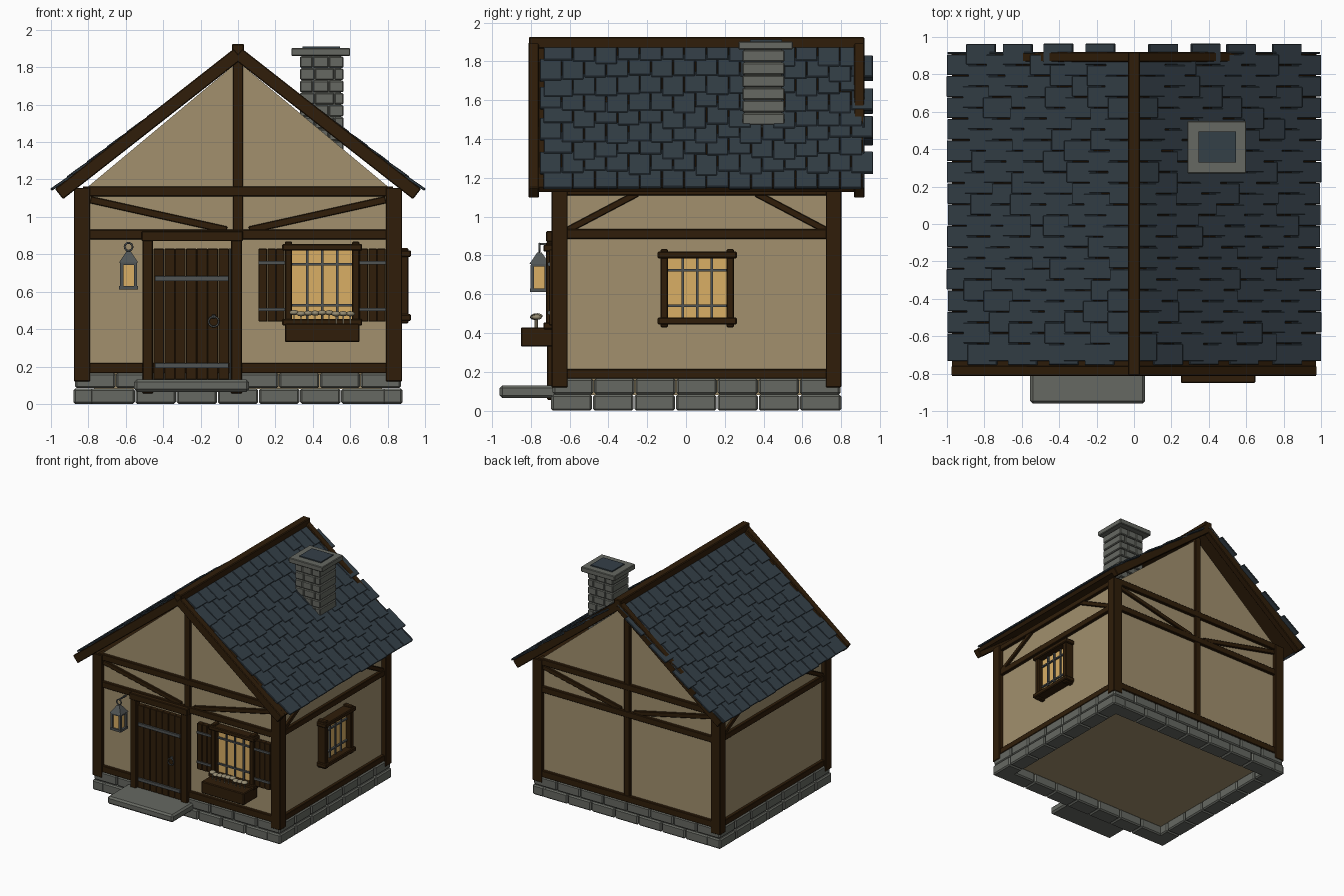
import bpy, bmesh, math, random
from mathutils import Matrix, Vector

if "Cube" in bpy.data.objects:
    bpy.data.objects.remove(bpy.data.objects["Cube"])

random.seed(4)


def material(name, rgb):
    m = bpy.data.materials.new(name)
    m.diffuse_color = (*rgb, 1)
    m.use_nodes = True
    m.node_tree.nodes["Principled BSDF"].inputs["Base Color"].default_value = m.diffuse_color
    return m


PLASTER = material("tan plaster", (0.36, 0.28, 0.155))
WOOD = material("dark wood", (0.029, 0.0125, 0.0028))
STONE = material("grey stone", (0.133, 0.14, 0.122))
SLATE = material("blue slate", (0.034, 0.050, 0.064))
IRON = material("grey iron", (0.080, 0.088, 0.088))
GLASS = material("amber glass", (0.70, 0.43, 0.13))
FLOWER = material("pale flower", (0.30, 0.26, 0.17))


def box(bm, lo, hi):
    """Axis-aligned box between two corners."""
    c = [(a + b) / 2 for a, b in zip(lo, hi)]
    s = [abs(b - a) for a, b in zip(lo, hi)]
    bmesh.ops.create_cube(bm, size=1, matrix=Matrix.Translation(c) @ Matrix.Diagonal((*s, 1)))


def beam(bm, p, q, width, depth, axis):
    """Box running from p to q, with its depth along axis."""
    p, q, d = Vector(p), Vector(q), Vector(axis).normalized()
    u = (q - p).normalized()
    w = d.cross(u)
    rot = Matrix((u, d, w)).transposed().to_4x4()
    size = Matrix.Diagonal(((q - p).length, depth, width, 1))
    bmesh.ops.create_cube(bm, size=1, matrix=Matrix.Translation((p + q) / 2) @ rot @ size)


def finish(bm, name, mat, bevel=0.0, smooth=False):
    bmesh.ops.recalc_face_normals(bm, faces=bm.faces)
    me = bpy.data.meshes.new(name)
    bm.to_mesh(me)
    bm.free()
    me.materials.append(mat)
    ob = bpy.data.objects.new(name, me)
    bpy.context.collection.objects.link(ob)
    for f in me.polygons:
        f.use_smooth = smooth
    if bevel:
        b = ob.modifiers.new("bevel", 'BEVEL')
        b.width, b.segments = bevel, 1
    return ob


def boxes(name, mat, items, bevel=0.0):
    bm = bmesh.new()
    for lo, hi in items:
        box(bm, lo, hi)
    return finish(bm, name, mat, bevel)


def ring(name, loc, radius, thick):
    bpy.ops.mesh.primitive_torus_add(location=loc, rotation=(math.pi / 2, 0, 0), major_radius=radius,
                                     minor_radius=thick, major_segments=16, minor_segments=8)
    ob = bpy.context.object
    ob.name = name
    ob.data.materials.append(IRON)
    bpy.ops.object.shade_smooth()


# plaster house body: pentagon profile extruded along y, plus the floor recessed inside the stones
bm = bmesh.new()
prof = [(-0.84, 0.155), (0.84, 0.155), (0.84, 1.13), (0, 1.83), (-0.84, 1.13)]
face = bm.faces.new([bm.verts.new((x, -0.66, z)) for x, z in prof])
ext = bmesh.ops.extrude_face_region(bm, geom=[face])
bmesh.ops.translate(bm, vec=(0, 1.43, 0), verts=[v for v in ext["geom"] if isinstance(v, bmesh.types.BMVert)])
finish(bm, "plaster_walls", PLASTER)
boxes("floor", PLASTER, [((-0.77, -0.59, 0.08), (0.77, 0.695, 0.16))])

# foundation: two courses of stones on each side
bm = bmesh.new()
for z0, z1, out, n, shift in ((0, 0.083, 0.0, 8, 0.1), (0.084, 0.166, 0.008, 8, 0.0)):
    X, Y0, Y1 = 0.88 - out, -0.695 + out, 0.80 - out / 2
    cuts = [-X] + [-X + 2 * X * (i + shift + 0.4 * (shift > 0)) / n for i in range(0 if shift else 1, n)] + [X]
    for a, b in zip(cuts, cuts[1:]):
        box(bm, (a + 0.002, Y0, z0), (b - 0.002, Y0 + 0.135, z1))
        box(bm, (a + 0.002, Y1 - 0.135, z0), (b - 0.002, Y1, z1))
    for i in range(7):
        a, b = (Y0 + (Y1 - Y0) * k / 7 for k in (i, i + 1))
        for s in (-1, 1):
            box(bm, (s * (X - 0.135), a + 0.002, z0), (s * X, b - 0.002, z1))
finish(bm, "foundation_stones", STONE, 0.010)
boxes("door_step", STONE, [((-0.555, -0.96, 0.065), (0.06, -0.66, 0.13))], 0.014)

# timber frame
bm = bmesh.new()
for s in (-1, 1):
    for y0, y1 in ((-0.692, -0.61), (0.72, 0.80)):
        box(bm, (s * 0.79, y0, 0.12), (s * 0.878, y1, 1.155))
    for z0, z1 in ((0.165, 0.215), (0.885, 0.935), (1.11, 1.155)):
        box(bm, (s * 0.80, -0.65, z0), (s * 0.866, 0.76, z1))
    for a, b in ((-0.62, -0.25), (0.73, 0.36)):
        beam(bm, (s * 0.845, a, 0.925), (s * 0.845, b, 1.12), 0.034, 0.03, (1, 0, 0))
for y, out in ((-0.66, -1), (0.77, 1)):
    for z0, z1 in ((0.165, 0.22), (0.88, 0.932), (1.11, 1.163)):
        box(bm, (-0.83, y - out * 0.04, z0), (0.83, y + out * 0.025, z1))
    box(bm, (-0.027, y - out * 0.03, 0.2 if out > 0 else 0.9), (0.027, y + out * 0.022, 1.86))
    for s in (-1, 1):
        beam(bm, (s * 0.79, y, 1.092), (s * 0.06, y, 0.93), 0.038, 0.036, (0, 1, 0))
finish(bm, "timber_frame", WOOD, 0.004)

# roof boards, barge boards and ridge beam
bm = bmesh.new()
for s in (-1, 1):
    beam(bm, (s * 0.965, 0.06, 1.140), (0, 0.06, 1.864), 0.03, 1.64, (0, 1, 0))
finish(bm, "roof_boards", WOOD)
bm = bmesh.new()
for s in (-1, 1):
    for y in (-0.785, 0.893):
        beam(bm, (s * 0.957, y, 1.122), (0, y, 1.872), 0.07, 0.054, (0, 1, 0))
finish(bm, "barge_boards", WOOD, 0.005)
boxes("ridge_beam", WOOD, [((-0.033, -0.81, 1.865), (0.033, 0.92, 1.925))], 0.006)

# slate shingles in overlapping rows, every other row shifted, with ragged lower ends
bm = bmesh.new()
W = 1.72 / 15
for s in (-1, 1):
    for i in range(9):
        edges = [-0.755 + W * k for k in range(16)]
        if i % 2 == 0:
            edges = [-0.735] + [e - W / 2 for e in edges[2:]] + [0.922]
        for a, b in zip(edges, edges[1:]):
            x0 = 1.0 - 0.107 * i + (random.uniform(-0.03, 0.02) if i else random.uniform(-0.008, 0))
            x1 = max(x0 - 0.155, 0.0)
            y = (a + b) / 2
            beam(bm, (s * x0, y, 1.8945 - 0.75 * x0), (s * x1, y, 1.885 - 0.75 * x1),
                 0.014, b - a - random.uniform(0.002, 0.006), (0, 1, 0))
finish(bm, "roof_shingles", SLATE, 0.003)

# chimney of staggered blocks, with cap and dark flue
bm = bmesh.new()
box(bm, (0.34, 0.30, 1.32), (0.55, 0.495, 1.87))
for r in range(8):
    z = 1.34 + r * 0.065
    cuts = (0.33, 0.40, 0.485, 0.565) if r % 2 else (0.33, 0.41, 0.515, 0.565)
    for a, b in zip(cuts, cuts[1:]):
        box(bm, (a + 0.001, 0.29, z + 0.002), (b - 0.001, 0.507, z + 0.063))
finish(bm, "chimney_blocks", STONE, 0.006)
boxes("chimney_cap", STONE, [((0.285, 0.27, 1.86), (0.60, 0.55, 1.903))], 0.005)
boxes("chimney_flue", SLATE, [((0.345, 0.33, 1.89), (0.545, 0.495, 1.912))])


# windows: frame, glass and iron lattice, on the front or right wall
def window(name, side, a0, a1, z0, z1):
    def part(p0, p1, o0, o1, h0, h1):
        if side == "front":
            return (p0, -0.66 - o0, h0), (p1, -0.66 - o1, h1)
        return (0.84 + o0, p0, h0), (0.85 + o1, p1, h1)
    t = 0.04
    boxes(name + "_frame", WOOD,
          [part(a0 - t, a0, -0.02, 0.062, z0 - t - 0.01, z1 + t + 0.008),
           part(a1, a1 + t, -0.02, 0.062, z0 - t - 0.01, z1 + t + 0.008),
           part(a0 - t - 0.014, a1 + t + 0.014, -0.02, 0.075, z1, z1 + 0.036),
           part(a0 - t - 0.014, a1 + t + 0.014, -0.02, 0.075, z0 - 0.036, z0)], 0.006)
    boxes(name + "_glass", GLASS, [part(a0, a1, -0.01, 0.015, z0, z1)])
    bars = []
    for f in (0.25, 0.5, 0.75):
        a = a0 + (a1 - a0) * f
        bars.append(part(a - 0.006, a + 0.006, 0.01, 0.028, z0, z1))
    for f in (0.2, 0.8):
        z = z0 + (z1 - z0) * f
        bars.append(part(a0, a1, 0.01, 0.03, z - 0.006, z + 0.006))
    boxes(name + "_lattice", IRON, bars)


window("front_window", "front", 0.29, 0.61, 0.455, 0.82)
window("side_window", "right", -0.092, 0.208, 0.48, 0.785)

# shutters with iron straps
planks, straps = [], []
for x in (0.11, 0.65):
    for k in range(3):
        a = x + k * 0.0467
        planks.append(((a, -0.705, 0.44), (a + 0.0463, -0.665, 0.83)))
    for z in (0.505, 0.755):
        straps.append(((x, -0.714, z - 0.009), (x + 0.14, -0.70, z + 0.009)))
boxes("shutters", WOOD, planks, 0.003)
boxes("shutter_straps", IRON, straps)

# flower box with a row of flowers
boxes("flower_box", WOOD, [((0.25, -0.85, 0.33), (0.65, -0.67, 0.43))], 0.006)
bm, stems = bmesh.new(), []
for k in range(9):
    x, y, z = 0.30 + k * 0.0375, -0.77 + random.uniform(-0.008, 0.008), 0.485 + random.uniform(-0.005, 0.005)
    bmesh.ops.create_uvsphere(bm, u_segments=10, v_segments=6, radius=1,
                              matrix=Matrix.Translation((x, y, z)) @ Matrix.Diagonal((0.027, 0.027, 0.014, 1)))
    stems.append(((x - 0.003, y - 0.003, 0.42), (x + 0.003, y + 0.003, z)))
finish(bm, "flower_heads", FLOWER, smooth=True)
boxes("flower_stems", FLOWER, stems)

# door with frame, straps and ring handle
boxes("door_frame", WOOD, [((-0.51, -0.715, 0.055), (-0.455, -0.65, 0.91)),
                           ((-0.037, -0.715, 0.055), (0.022, -0.65, 0.91)),
                           ((-0.515, -0.72, 0.87), (0.026, -0.65, 0.925))], 0.005)
boxes("door_planks", WOOD, [((-0.452 + k * 0.0578, -0.695, 0.13), (-0.395 + k * 0.0578, -0.65, 0.83))
                            for k in range(7)], 0.003)
boxes("door_straps", IRON, [((-0.445, -0.706, z - 0.014), (-0.05, -0.69, z + 0.014)) for z in (0.205, 0.67)]
      + [((-0.046, -0.69, 0.13), (-0.038, -0.66, 0.83))], 0.002)
ring("door_ring", (-0.13, -0.712, 0.44), 0.027, 0.005)
boxes("door_ring_plate", IRON, [((-0.14, -0.708, 0.458), (-0.12, -0.69, 0.478))], 0.002)

# wall lantern hanging from a bracket
lx, ly = -0.585, -0.755
parts = [((lx - 0.05, ly - 0.048, 0.612), (lx + 0.05, ly + 0.048, 0.630)),
         ((lx - 0.045, ly - 0.044, 0.742), (lx + 0.045, ly + 0.044, 0.76)),
         ((lx - 0.005, ly, 0.855), (lx + 0.005, -0.65, 0.865))]
for sx in (-1, 1):
    for sy in (-1, 1):
        cx, cy = lx + sx * 0.037, ly + sy * 0.036
        parts.append(((cx - 0.009, cy - 0.009, 0.62), (cx + 0.009, cy + 0.009, 0.75)))
boxes("lantern_cage", IRON, parts)
boxes("lantern_glass", GLASS, [((lx - 0.034, ly - 0.033, 0.628), (lx + 0.034, ly + 0.033, 0.746))])
bm = bmesh.new()
bmesh.ops.create_cone(bm, cap_ends=True, segments=4, radius1=0.073, radius2=0.016, depth=0.06,
                      matrix=Matrix.Translation((lx, ly, 0.786)) @ Matrix.Rotation(math.pi / 4, 4, 'Z'))
finish(bm, "lantern_roof", IRON)
ring("lantern_ring", (lx, ly, 0.84), 0.021, 0.005)
